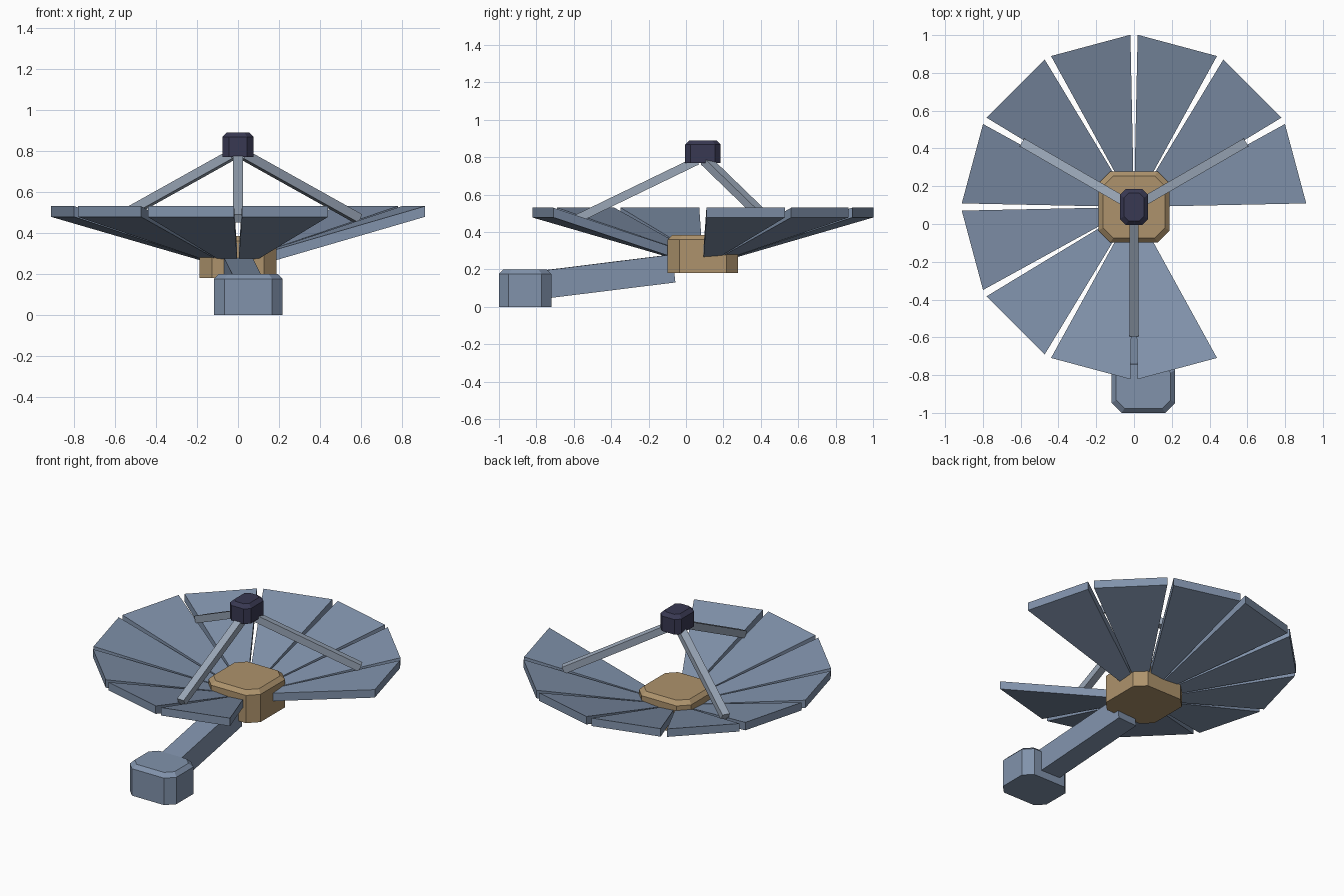
import bpy
from math import radians, cos, sin
from mathutils import Vector

if "Cube" in bpy.data.objects:
    bpy.data.objects.remove(bpy.data.objects["Cube"])

CY = 0.09  # dish axis sits slightly behind the origin


def material(name, rgb):
    m = bpy.data.materials.new(name)
    m.diffuse_color = (*rgb, 1)
    m.use_nodes = True
    m.node_tree.nodes["Principled BSDF"].inputs["Base Color"].default_value = m.diffuse_color
    return m


PANEL = material("panel_blue", (0.22, 0.29, 0.41))
FRAME = material("frame_grey", (0.32, 0.38, 0.47))
TAN = material("hub_tan", (0.42, 0.29, 0.15))
DARK = material("feed_dark", (0.04, 0.04, 0.085))


def add_mesh(name, verts, faces, mat):
    me = bpy.data.meshes.new(name)
    me.from_pydata(verts, [], faces)
    me.materials.append(mat)
    ob = bpy.data.objects.new(name, me)
    bpy.context.collection.objects.link(ob)
    return ob


def loft(name, rings, mat):
    """Closed solid through equal-length counter-clockwise rings, bottom to top."""
    n = len(rings[0])
    faces = [tuple(reversed(range(n))), tuple(range((len(rings) - 1) * n, len(rings) * n))]
    for k in range(len(rings) - 1):
        for i in range(n):
            j = (i + 1) % n
            faces.append((k * n + i, k * n + j, (k + 1) * n + j, (k + 1) * n + i))
    return add_mesh(name, [v for r in rings for v in r], faces, mat)


def housing(name, cx, cy, hx, hy, z0, z1, cut, bevel, mat):
    """Box with chamfered upright corners and a bevelled top rim."""
    def ring(inset, z):
        x, y = hx - inset, hy - inset
        c = cut - inset * 0.3
        pts = [(x, -y + c), (x, y - c), (x - c, y), (-x + c, y),
               (-x, y - c), (-x, -y + c), (-x + c, -y), (x - c, -y)]
        return [(cx + a, cy + b, z) for a, b in pts]
    return loft(name, [ring(0, z0), ring(0, z1 - bevel), ring(bevel, z1)], mat)


def beam(name, a, b, w, h, mat):
    """Rectangular bar from a to b, keeping its width level."""
    a, b = Vector(a), Vector(b)
    d = (b - a).normalized()
    side = d.cross(Vector((0, 0, 1))).normalized()
    up = side.cross(d)
    offs = [side * (sx * w / 2) + up * (sz * h / 2)
            for sx, sz in ((-1, -1), (1, -1), (1, 1), (-1, 1))]
    # ring order reversed so the faces point outwards along d
    return loft(name, [[p + o for o in reversed(offs)] for p in (a, b)], mat)


def polar(r, deg, z):
    return (r * cos(radians(deg)), CY + r * sin(radians(deg)), z)


# Dish: ten of twelve wedge panels, two missing at the front right
R_IN, R_OUT, Z_IN, Z_OUT, THICK, GAP = 0.18, 0.912, 0.265, 0.478, 0.052, 1.2
for i in range(10):
    a0, a1 = i * 30 + GAP, (i + 1) * 30 - GAP
    low = [polar(R_IN, a0, Z_IN), polar(R_OUT, a0, Z_OUT),
           polar(R_OUT, a1, Z_OUT), polar(R_IN, a1, Z_IN)]
    high = [(x, y, z + THICK) for x, y, z in low]
    loft(f"dish_panel_{i + 1}", [low, high], PANEL)

# Hub, feed and counterweight housings
housing("hub", 0, CY, 0.188, 0.188, 0.18, 0.385, 0.062, 0.024, TAN)
housing("feed_head", 0, CY, 0.075, 0.095, 0.77, 0.89, 0.03, 0.022, DARK)
housing("counterweight", 0.05, -0.86, 0.168, 0.14, 0.0, 0.2, 0.052, 0.024, PANEL)

# Boom from the counterweight to the hub
beam("boom", (0.05, -0.86, 0.107), (0, -0.07, 0.205), 0.14, 0.15, PANEL)

# Tripod struts holding the feed
for i, ang in enumerate((30, 150, 270)):
    beam(f"feed_strut_{i + 1}", polar(0.03, ang, 0.782), polar(0.675, ang, 0.47),
         0.048, 0.045, FRAME)
